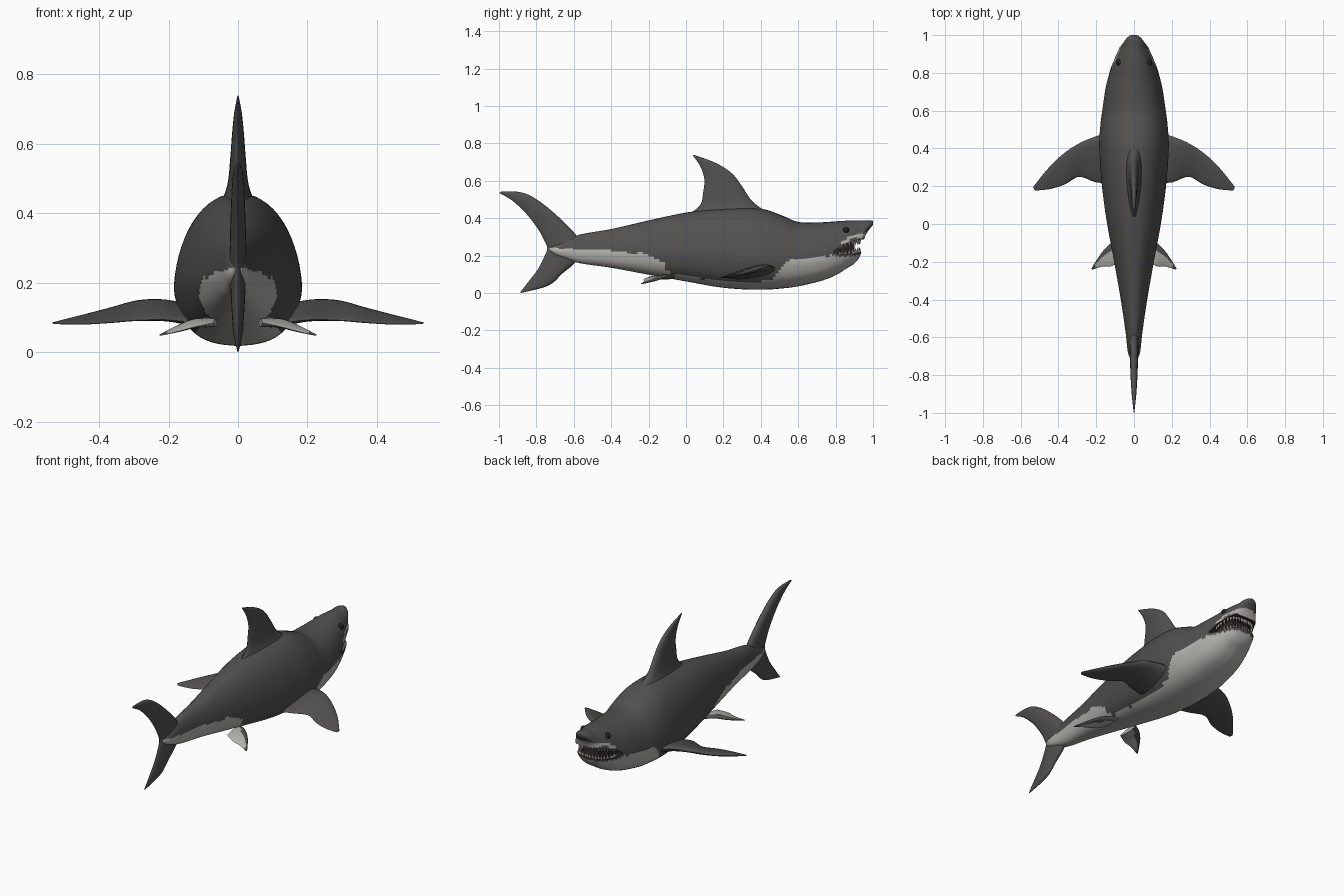
import bpy, bmesh, math
from mathutils import Vector

if "Cube" in bpy.data.objects:
    bpy.data.objects.remove(bpy.data.objects["Cube"])


def material(name, rgb):
    m = bpy.data.materials.new(name)
    m.diffuse_color = (*rgb, 1)
    m.use_nodes = True
    m.node_tree.nodes["Principled BSDF"].inputs["Base Color"].default_value = m.diffuse_color
    return m


GREY = material("slate grey", (0.085, 0.082, 0.08))
PALE = material("belly white", (0.46, 0.45, 0.42))
MOUTH = material("mouth dark", (0.03, 0.02, 0.02))
TOOTH = material("tooth ivory", (0.7, 0.68, 0.6))
EYE = material("eye black", (0.015, 0.015, 0.015))


def spline(points, steps):
    """Catmull-Rom curve through tuples of any length."""
    out, n = [], len(points)
    for i in range(n - 1):
        a, b = points[max(i - 1, 0)], points[i]
        c, d = points[i + 1], points[min(i + 2, n - 1)]
        for s in range(steps):
            t = s / steps
            out.append(tuple(
                q + 0.5 * t * (r - p + t * (2*p - 5*q + 4*r - w + t * (3*(q - r) + w - p)))
                for p, q, r, w in zip(a, b, c, d)))
    out.append(tuple(points[-1]))
    return out


def lerp_table(table, v):
    for (a, za), (b, zb) in zip(table, table[1:]):
        if v <= b:
            return za + (zb - za) * max(0, (v - a) / (b - a))
    return table[-1][1]


def finish(name, bm, mats, rule=None, angle=40):
    bmesh.ops.recalc_face_normals(bm, faces=bm.faces)
    if rule:
        for f in bm.faces:
            f.material_index = rule(f.calc_center_median())
    me = bpy.data.meshes.new(name)
    bm.to_mesh(me)
    bm.free()
    ob = bpy.data.objects.new(name, me)
    bpy.context.collection.objects.link(ob)
    for m in mats:
        me.materials.append(m)
    if angle:
        smooth(ob, angle)
    return ob


def smooth(ob, angle=40):
    bpy.ops.object.select_all(action='DESELECT')
    ob.select_set(True)
    bpy.context.view_layer.objects.active = ob
    bpy.ops.object.shade_smooth_by_angle(angle=math.radians(angle))


def loft(name, rings, mats, rule=None, angle=40):
    bm = bmesh.new()
    rows = [[bm.verts.new(p) for p in ring] for ring in rings]
    n = len(rows[0])
    for a, b in zip(rows, rows[1:]):
        for i in range(n):
            bm.faces.new((a[i], a[(i + 1) % n], b[(i + 1) % n], b[i]))
    bm.faces.new(rows[0])
    bm.faces.new(rows[-1])
    return finish(name, bm, mats, rule, angle)


def fin(name, sections, axis, mats, rule=None, mirror=False):
    """Sections hold leading point, trailing point and half thickness."""
    rings = []
    for s in spline(sections, 5):
        lead, trail = Vector(s[:3]), Vector(s[3:6])
        ring = []
        for k in range(20):
            a = math.tau * k / 20
            u = (1 + math.cos(a)) / 2
            bulge = math.sin(a) * (0.55 + 0.6 * u)
            ring.append(trail.lerp(lead, u) + Vector(axis) * s[6] * bulge)
        rings.append(ring)
    ob = loft(name, rings, mats, rule, 60)
    if mirror:
        ob.modifiers.new("mirror", 'MIRROR').use_axis = (True, False, False)
    return ob


def prism(name, outline, axis, lo, hi, mats, rule=None):
    put = (lambda a, b, h: (h, a, b)) if axis == 'x' else (lambda a, b, h: (a, b, h))
    return loft(name, [[put(a, b, h) for a, b in outline] for h in (lo, hi)], mats, rule, 0)


# Body: y, bottom, top, half width
SPINE = [(-0.73, .225, .25, .012), (-0.68, .195, .27, .032), (-0.57, .16, .312, .045),
         (-0.4, .135, .342, .07), (-0.2, .098, .388, .105), (0, .062, .43, .142),
         (.17, .032, .45, .166), (.3, .02, .457, .178), (.42, .018, .447, .184),
         (.52, .025, .412, .178), (.6, .036, .38, .168), (.72, .064, .378, .15),
         (.8, .095, .383, .13), (.86, .132, .387, .112), (.905, .162, .388, .092),
         (.935, .21, .387, .076), (.955, .295, .388, .06), (.98, .34, .389, .042),
         (.997, .36, .386, .022), (1, .37, .38, .008)]
# Half cross-section: width fraction, height fraction
SECTION = [(0, 0), (.32, .015), (.6, .06), (.84, .16), (.97, .3), (1, .42),
           (.93, .6), (.78, .77), (.56, .9), (.28, .98), (0, 1)]
half = spline(SECTION, 3)
outline = half + [(-w, t) for w, t in half[-2:0:-1]]
rings = [[(w * hw, y, lo + t * (hi - lo)) for w, t in outline]
         for y, lo, hi, hw in spline(SPINE, 7)]

# Height of the belly colour along the body
BELLY = [(-.75, .24), (-.45, .23), (-.2, .205), (-.12, .17), (-.08, .10), (0, .09),
         (.12, .075), (.2, .06), (.45, .065), (.5, .13), (.55, .18), (.76, .2),
         (.8, .245), (.86, .295), (.93, .315), (1, .345)]
UPPER_LIP = [(.79, .225), (.84, .257), (.91, .282), (.96, .288)]
LOWER_LIP = [(.79, .215), (.84, .207), (.96, .222)]


def body_colour(c):
    edge = lerp_table(BELLY, c.y) + .006 * math.sin(c.y * 47) * math.sin(c.y * 19)
    lips = .775 < c.y < .95 and (lerp_table(LOWER_LIP, c.y) - .014 < c.z
                                 < lerp_table(UPPER_LIP, c.y) + .012)
    return 0 if lips or c.z > edge else 1


body = loft("body", rings, [GREY, PALE, MOUTH], body_colour)

# Mouth opening, cut across the head, with a dark lining inside
cutter = prism("mouth_cutter", LOWER_LIP + UPPER_LIP[::-1], 'x', -.3, .3,
               [GREY, PALE, MOUTH], lambda c: 2)
cut = body.modifiers.new("mouth", 'BOOLEAN')
cut.operation, cut.solver, cut.object = 'DIFFERENCE', 'EXACT', cutter
bpy.context.view_layer.objects.active = body
bpy.ops.object.modifier_apply(modifier="mouth")
bpy.data.objects.remove(cutter)
smooth(body)
prism("mouth_lining", [(.095, .78), (.08, .85), (.055, .9), (-.055, .9), (-.08, .85), (-.095, .78)],
      'z', .2, .285, [MOUTH])

# Teeth along both jaws
bm = bmesh.new()
JAW = [(.109, .825), (.104, .855), (.088, .895), (.066, .92), (.034, .93), (0, .932)]
for i, (x, y) in enumerate(spline(JAW, 2)):
    for side in ((1, -1) if x > .001 else (1,)):
        for table, way in ((UPPER_LIP, -1), (LOWER_LIP, 1)):
            tall = min(.032, .55 * (lerp_table(UPPER_LIP, y) - lerp_table(LOWER_LIP, y)))
            root = lerp_table(table, y) - way * .004
            tip = bm.verts.new((side * x * .96, y - .002, root + way * tall))
            base = [bm.verts.new((side * x * .95 + .009 * math.cos(k * math.tau / 5),
                                  y - .004 + .009 * math.sin(k * math.tau / 5), root))
                    for k in range(5)]
            for k in range(5):
                bm.faces.new((base[k], base[(k + 1) % 5], tip))
            bm.faces.new(base)
finish("teeth", bm, [TOOTH], angle=0)

# Eyes
for side, label in ((1, "right"), (-1, "left")):
    bm = bmesh.new()
    bmesh.ops.create_uvsphere(bm, u_segments=16, v_segments=10, radius=.018)
    bmesh.ops.translate(bm, verts=bm.verts, vec=(side * .078, .855, .335))
    finish("eye_" + label, bm, [EYE])

# Dorsal fin
fin("dorsal_fin", [
    (0, .45, .42, 0, .0, .41, .06), (0, .355, .49, 0, .075, .47, .034),
    (0, .30, .57, 0, .092, .54, .025), (0, .245, .64, 0, .098, .61, .019),
    (0, .16, .695, 0, .075, .68, .012), (0, .042, .739, 0, .036, .736, .002)],
    (1, 0, 0), [GREY])

# Tail fin, upper tip to lower tip
fin("tail_fin", [
    (0, -.985, .543, 0, -1, .535, .003), (0, -.88, .538, 0, -.93, .495, .014),
    (0, -.79, .495, 0, -.855, .425, .02), (0, -.68, .405, 0, -.79, .34, .024),
    (0, -.58, .30, 0, -.75, .265, .027), (0, -.56, .23, 0, -.742, .235, .028),
    (0, -.59, .165, 0, -.755, .20, .024), (0, -.66, .105, 0, -.79, .13, .02),
    (0, -.735, .04, 0, -.835, .07, .014), (0, -.88, .001, 0, -.887, .004, .002)],
    (1, 0, 0), [GREY])

# Pectoral fins
fin("pectoral_fins", [
    (.11, .495, .11, .11, .22, .08, .03), (.2, .465, .138, .2, .22, .093, .026),
    (.285, .43, .142, .29, .25, .092, .02), (.37, .375, .122, .365, .21, .086, .015),
    (.45, .30, .103, .445, .185, .081, .01), (.535, .195, .085, .525, .177, .081, .002)],
    (0, 0, 1), [GREY], mirror=True)

# Pelvic fins: dark leading edge and tip, pale elsewhere
fin("pelvic_fins", [
    (.06, -.06, .085, .07, -.2, .085, .014), (.12, -.1, .09, .125, -.225, .073, .013),
    (.17, -.15, .074, .165, -.225, .062, .01), (.226, -.236, .05, .222, -.242, .048, .002)],
    (0, 0, 1), [GREY, PALE],
    lambda c: 0 if c.y > -.12 - (c.x - .1) * .9 or c.x > .2 else 1, mirror=True)
